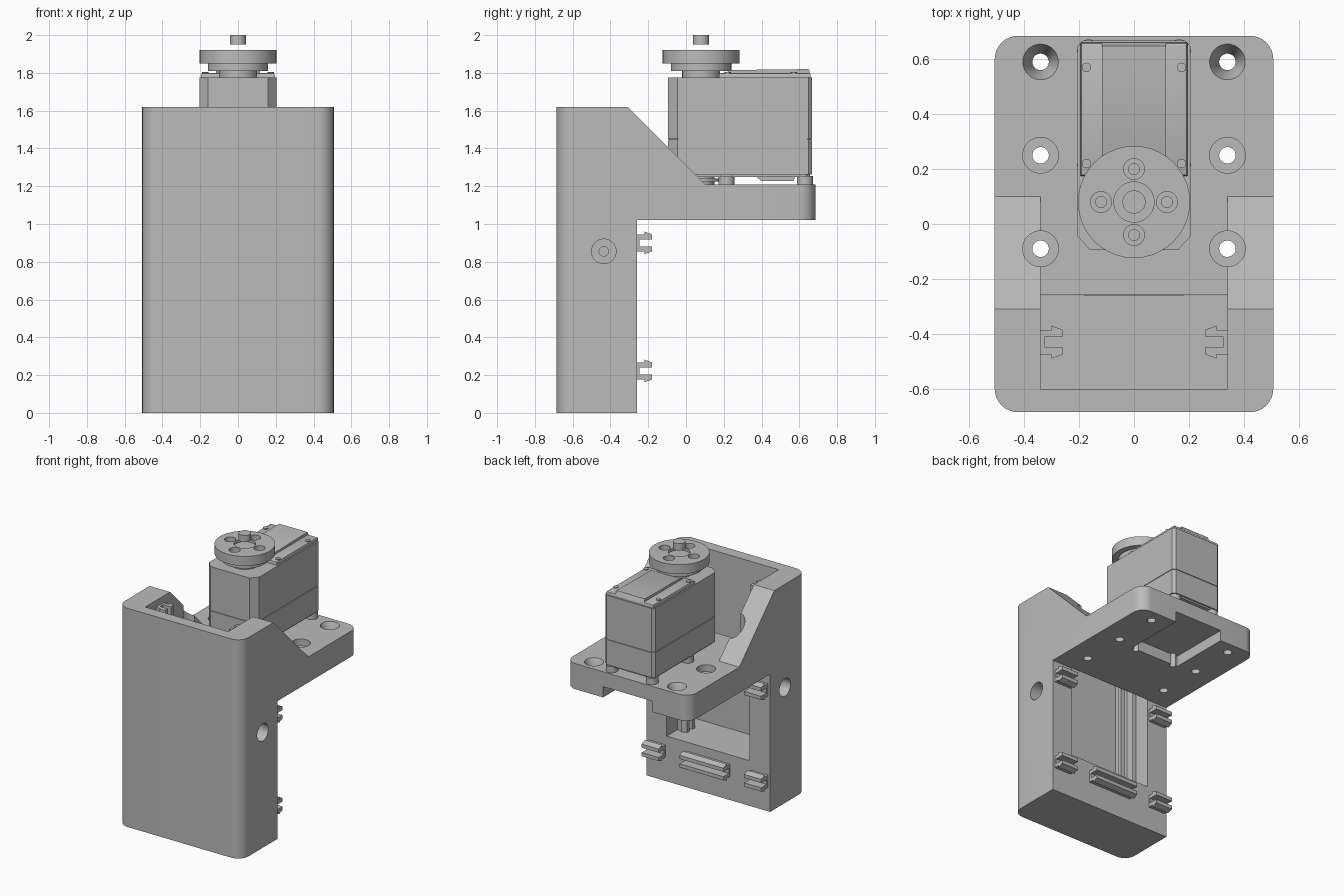
import bpy, bmesh
from math import radians, cos, sin, pi
from mathutils import Matrix, Vector

if "Cube" in bpy.data.objects:
    bpy.data.objects.remove(bpy.data.objects["Cube"])

grey = bpy.data.materials.new("plain grey")
grey.use_nodes = True
grey.diffuse_color = (0.5, 0.5, 0.5, 1)
grey.node_tree.nodes["Principled BSDF"].inputs["Base Color"].default_value = (0.5, 0.5, 0.5, 1)


def finish(name, bm):
    bmesh.ops.recalc_face_normals(bm, faces=bm.faces[:])
    mesh = bpy.data.meshes.new(name)
    bm.to_mesh(mesh)
    bm.free()
    mesh.materials.append(grey)
    ob = bpy.data.objects.new(name, mesh)
    bpy.context.collection.objects.link(ob)
    return ob


def prism(name, pts, axis, a, b, bevel=None):
    """Extrude a 2D outline along an axis; bevel = (edge test, size, segments)."""
    place = {"x": lambda p, t: (t, p[0], p[1]),
             "y": lambda p, t: (p[0], t, p[1]),
             "z": lambda p, t: (p[0], p[1], t)}[axis]
    bm = bmesh.new()
    low = [bm.verts.new(place(p, a)) for p in pts]
    high = [bm.verts.new(place(p, b)) for p in pts]
    bm.faces.new(low)
    bm.faces.new(high[::-1])
    n = len(pts)
    for i in range(n):
        j = (i + 1) % n
        bm.faces.new((low[i], low[j], high[j], high[i]))
    bmesh.ops.recalc_face_normals(bm, faces=bm.faces[:])
    if bevel:
        test, size, seg = bevel
        edges = [e for e in bm.edges if test(e.verts[0].co, e.verts[1].co)]
        bmesh.ops.bevel(bm, geom=edges, offset=size, segments=seg, profile=0.5, affect="EDGES")
    return finish(name, bm)


def box(name, x, y, z, bevel=None):
    return prism(name, [(x[0], y[0]), (x[1], y[0]), (x[1], y[1]), (x[0], y[1])], "z", *z, bevel)


def cyl(name, centre, r, a, b, r_top=None, axis="z"):
    """Cylinder or cone from a to b along z or x; centre holds the other two coordinates."""
    bm = bmesh.new()
    bmesh.ops.create_cone(bm, cap_ends=True, segments=40, radius1=r,
                          radius2=r if r_top is None else r_top, depth=b - a)
    mid = (a + b) / 2
    if axis == "x":
        bm.transform(Matrix.Translation((mid, *centre)) @ Matrix.Rotation(pi / 2, 4, "Y"))
    else:
        bm.transform(Matrix.Translation((*centre, mid)))
    return finish(name, bm)


def cut(ob, cutters):
    bpy.context.view_layer.objects.active = ob
    for c in cutters:
        c.hide_render = True
        m = ob.modifiers.new("cut", "BOOLEAN")
        m.operation, m.solver, m.object = "DIFFERENCE", "EXACT", c
        bpy.ops.object.modifier_apply(modifier=m.name)
        bpy.data.objects.remove(c)


def upright(p, q):
    return abs(p.x - q.x) + abs(p.y - q.y) < 1e-4


# Bracket: side outline extruded across, outer vertical corners rounded
W, D = 0.507, 0.685
side = [(-D, 0), (-0.26, 0), (-0.26, 1.02), (D, 1.02), (D, 1.21), (0.1, 1.21), (-0.31, 1.62), (-D, 1.62)]
bracket = prism("bracket", side, "x", -W, W,
                (lambda p, q: upright(p, q) and abs(p.y) > 0.6, 0.085, 8))

# Pocket, rear window and the space between the gussets
pocket = [(-0.6, 0.335), (-0.2, 0.335), (-0.2, 1.01), (-0.258, 1.01), (-0.258, 1.209),
          (0.15, 1.209), (0.15, 2), (-0.6, 2)]
cutters = [prism("pocket_cutter", pocket, "x", -0.34, 0.34),
           box("recess_cutter", (-0.2, 0.2), (0.22, 0.8), (0.9, 1.1))]

# Screw holes in the plate and in the side walls
for s in (-1, 1):
    for y in (0.59, 0.25, -0.09):
        c = (s * 0.34, y)
        cutters.append(cyl("hole_cutter", c, 0.03, 0.9, 1.5))
        if y > 0.5:
            cutters.append(cyl("countersink_cutter", c, 0.03, 1.13, 1.2105, 0.065))
        else:
            cutters.append(cyl("counterbore_cutter", c, 0.065, 1.16 if y > 0 else 1.2, 1.8))
    cutters.append(cyl("servo_hole_cutter", (s * 0.165, 0.215), 0.022, 0.9, 1.15))
    for r, depth in ((0.065, 0.1), (0.025, 0.16)):
        a, b = sorted((s * (W - depth), s * (W + 0.1)))
        cutters.append(cyl("side_hole_cutter", (-0.435, 0.855), r, a, b, axis="x"))
cut(bracket, cutters)

# Snap clips: two barbed prongs, given as (depth, offset)
half = [(-0.01, 0.045), (0.04, 0.045), (0.04, 0.06), (0.08, 0.045), (0.08, 0.018), (0.015, 0.018)]
clip = half + [(d, -w) for d, w in reversed(half)]


def rear_clip(name, z, x0, x1):
    prism(name, [(-0.26 + d, z + w) for d, w in clip], "x", x0, x1)


for s, label in ((1, "left"), (-1, "right")):
    for z, row in ((0.222, "lower"), (0.9, "upper")):
        x0, x1 = sorted((s * 0.35, s * 0.49))
        rear_clip(f"{row}_{label}_clip", z, x0, x1)
    prism(f"{label}_inner_rail", [(s * (0.34 - d), -0.43 + w) for d, w in clip], "z", 0.33, 1.57)
rear_clip("lower_middle_clip", 0.222, -0.18, 0.18)

# Servo housing: stacked shells with chamfered front corners and fine seams
X, Y0, Y1 = 0.205, -0.095, 0.668


def shell(name, z0, z1, inset=0.0):
    x, y0, y1 = X - inset, Y0 + inset, Y1 - inset
    outline = [(-x + 0.045, y0), (x - 0.045, y0), (x, y0 + 0.05), (x, y1 - 0.02), (x - 0.02, y1),
               (-x + 0.02, y1), (-x, y1 - 0.02), (-x, y0 + 0.05)]
    return prism(name, outline, "z", z0, z1)


shell("servo_core", 1.27, 1.77, 0.006)
shell("servo_base_lip", 1.25, 1.262, 0.012)
shell("servo_lower_shell", 1.262, 1.447)
shell("servo_upper_shell", 1.451, 1.775)

# Servo lid with a raised middle panel and corner screws
box("servo_lid", (-0.195, 0.195), (0.175, 0.66), (1.77, 1.8),
    (lambda p, q: p.z > 1.79 and q.z > 1.79, 0.012, 2))
lid = [(0.18, 1.79), (0.24, 1.815), (0.648, 1.82), (0.66, 1.79)]
prism("servo_lid_panel", lid, "x", -0.117, 0.117)
for s, label in ((1, "left"), (-1, "right")):
    for y, row in ((0.22, "front"), (0.57, "rear")):
        cyl(f"{row}_{label}_lid_screw", (s * 0.173, y), 0.017, 1.79, 1.806)
    for y, row in ((0.215, "front"), (0.63, "rear")):
        cyl(f"{row}_{label}_standoff", (s * 0.165, y), 0.042, 1.205, 1.255)
prism("cable_socket", [(0.36, 1.26), (0.4, 1.228), (0.57, 1.228), (0.58, 1.26)], "x", -0.13, 0.13)

# Lower pivot under the servo
cyl("lower_pivot", (0, 0.08), 0.07, 1.205, 1.265)
cyl("lower_pivot_flange", (0, 0.08), 0.095, 1.225, 1.24)

# Output horn with four counterbored holes and a centre recess
axle = (0, 0.08)
cyl("horn_neck", axle, 0.1, 1.77, 1.812)
cyl("horn_collar", axle, 0.16, 1.81, 1.852)
horn = cyl("horn_disc", axle, 0.204, 1.85, 1.92)
cutters = [cyl("horn_recess_cutter", axle, 0.073, 1.9, 2)]
for k in range(4):
    c = (0.12 * cos(k * pi / 2), 0.08 + 0.12 * sin(k * pi / 2))
    cutters.append(cyl("horn_bore_cutter", c, 0.038, 1.885, 2))
    cutters.append(cyl("horn_hole_cutter", c, 0.02, 1.86, 2))
cut(horn, cutters)
cyl("centre_screw", axle, 0.042, 1.95, 2)

# Smooth the round surfaces, keep hard edges
bpy.ops.object.select_all(action="DESELECT")
for ob in bpy.context.scene.objects:
    if ob.type == "MESH":
        ob.select_set(True)
        bpy.context.view_layer.objects.active = ob
bpy.ops.object.shade_smooth_by_angle(angle=radians(30))
